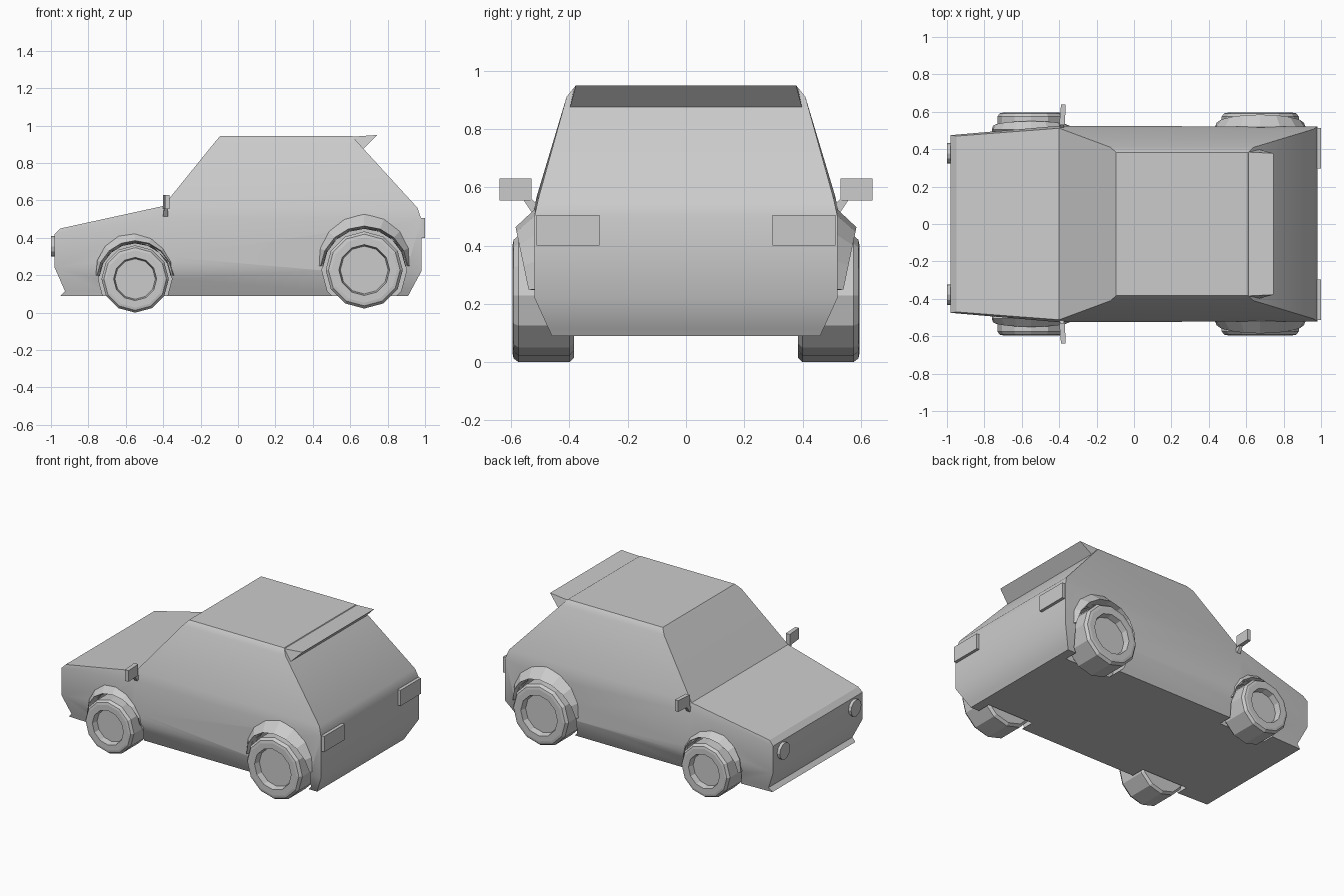
import bpy, bmesh
from math import sin, cos, pi, radians

if "Cube" in bpy.data.objects:
    bpy.data.objects.remove(bpy.data.objects["Cube"])


def make(name, verts, faces):
    me = bpy.data.meshes.new(name)
    bm = bmesh.new()
    vs = [bm.verts.new(v) for v in verts]
    for f in faces:
        bm.faces.new([vs[i] for i in f])
    bmesh.ops.recalc_face_normals(bm, faces=bm.faces)
    bm.to_mesh(me)
    bm.free()
    ob = bpy.data.objects.new(name, me)
    bpy.context.collection.objects.link(ob)
    return ob


def prism(name, ring_a, ring_b):
    n = len(ring_a)
    faces = [(i, (i + 1) % n, n + (i + 1) % n, n + i) for i in range(n)]
    return make(name, ring_a + ring_b, faces + [range(n), range(n, 2 * n)])


def box(name, lo, hi):
    ring = lambda z: [(lo[0], lo[1], z), (hi[0], lo[1], z), (hi[0], hi[1], z), (lo[0], hi[1], z)]
    return prism(name, ring(lo[2]), ring(hi[2]))


def mirror(ob):
    # mirrored copy across the car's centre plane, as part of the same object
    bm = bmesh.new()
    bm.from_mesh(ob.data)
    dup = bmesh.ops.duplicate(bm, geom=bm.verts[:] + bm.edges[:] + bm.faces[:])["geom"]
    bmesh.ops.scale(bm, vec=(1, -1, 1), verts=[g for g in dup if isinstance(g, bmesh.types.BMVert)])
    bmesh.ops.reverse_faces(bm, faces=[g for g in dup if isinstance(g, bmesh.types.BMFace)])
    bm.to_mesh(ob.data)
    bm.free()
    return ob


# Body: half outline (front, cowl and rear columns) bridged to its mirror image
P = {
    "F0": (-.95, .44, .09), "C0": (-.40, .46, .09), "B0": (.91, .46, .09),
    "F1": (-.925, .445, .115), "C1": (-.40, .472, .115), "B1": (.923, .472, .115),
    "F2": (-.98, .475, .24), "C2": (-.40, .525, .232), "B2": (.98, .52, .22),
    "F3": (-.98, .475, .42), "C3": (-.40, .525, .51), "B3": (.98, .52, .50),
    "F4": (-.95, .47, .45), "C4": (-.40, .512, .57), "B4": (.96, .507, .56),
    "C5": (-.125, .41, .91), "B5": (.64, .41, .91),
    "C6": (-.095, .382, .945), "B6": (.61, .382, .945),
}
keys = list(P)
n = len(keys)
idx = {k: i for i, k in enumerate(keys)}
loop = "F0 F1 F2 F3 F4 C4 C5 C6 B6 B5 B4 B3 B2 B1 B0 C0".split()
faces = []
for a, b in zip(loop, loop[1:] + loop[:1]):
    faces.append((idx[a], idx[b], idx[b] + n, idx[a] + n))
for u, v, rows in (("F", "C", 4), ("C", "B", 6)):
    for r in range(rows):
        q = [idx[u + str(r)], idx[v + str(r)], idx[v + str(r + 1)], idx[u + str(r + 1)]]
        faces += [q, [i + n for i in q]]
body = make("body", list(P.values()) + [(x, -y, z) for x, y, z in P.values()], faces)

# Wheels, wheel wells and flared arches: x, z, radius, lip radius, flare rise, body y, lip y
AXLES = (("front", -.55, .18, .18, .205, .040, .505, .55),
         ("rear", .675, .228, .206, .235, .060, .518, .585))
TYRE = [(0, .385), (.92, .385), (1, .40), (1, .575), (.93, .592), (.85, .595),
        (.64, .595), (.60, .555), (0, .555)]
SEG = 12
for label, cx, cz, rad, lip, rise, yb, yl in AXLES:
    if label == "rear":
        TYRE[6:8] = [(.66, .595), (.62, .555)]
    rows = TYRE[1:-1]
    ring = lambda r, y: [(cx + r * sin(2 * pi * i / SEG), y, cz - r * cos(2 * pi * i / SEG))
                         for i in range(SEG)]
    verts = [v for f, y in rows for v in ring(rad * f, y)]
    wf = [(j * SEG + i, j * SEG + (i + 1) % SEG, (j + 1) * SEG + (i + 1) % SEG, (j + 1) * SEG + i)
          for j in range(len(rows) - 1) for i in range(SEG)]
    wf += [range(SEG), range((len(rows) - 1) * SEG, len(rows) * SEG)]
    mirror(make(label + "_wheels", verts, wf))

    # arch flare, tapering toward both ends
    verts, steps = [], 8
    for i in range(steps + 1):
        a = radians(5 + 170 * i / steps)
        s = sin(a)
        section = ((lip + .003 + rise * s, yb), (lip, yb + .018 + (yl - yb - .018) * s),
                   (lip - .015, yb - .03), (lip, yb - .04))
        verts += [(cx + r * cos(a), y, cz + r * s) for r, y in section]
    ff = [(i * 4 + k, i * 4 + (k + 1) % 4, i * 4 + 4 + (k + 1) % 4, i * 4 + 4 + k)
          for i in range(steps) for k in range(4)]
    mirror(make(label + "_arch_flares", verts, ff + [range(4), range(steps * 4, steps * 4 + 4)]))

    # wheel well cutter
    cutter = mirror(prism(label + "_well_cutter", ring(lip - .008, .365), ring(lip - .008, .7)))
    cutter.hide_render = True
    mod = body.modifiers.new("wells", "BOOLEAN")
    mod.object = cutter
    mod.operation = "DIFFERENCE"
    mod.solver = "EXACT"
    bpy.context.view_layer.objects.active = body
    bpy.ops.object.modifier_apply(modifier=mod.name)
    bpy.data.objects.remove(cutter)

bpy.ops.object.select_all(action="DESELECT")
body.select_set(True)
bpy.context.view_layer.objects.active = body
bpy.ops.object.shade_smooth_by_angle(angle=radians(30))

# Roof spoiler wedge
side = [(.60, .385, .94), (.745, .378, .95), (.67, .398, .875)]
prism("spoiler", side, [(x, -y, z) for x, y, z in side])

# Headlights
disc = lambda x, r: [(x, .378 + r * cos(2 * pi * i / 12), .355 + r * sin(2 * pi * i / 12))
                     for i in range(12)]
mirror(prism("headlights", disc(-.96, .055), disc(-1.0, .055)))

# Tail lights
mirror(box("tail_lights", (.96, .297, .40), (1.0, .513, .505)))

# Door mirrors: slightly swept housing and stalk
mirror(prism("mirror_housings",
             [(-.40, .53, .555), (-.37, .53, .555), (-.37, .53, .63), (-.40, .53, .63)],
             [(-.39, .64, .555), (-.365, .64, .555), (-.365, .64, .63), (-.39, .64, .63)]))
mirror(prism("mirror_stalks",
             [(-.40, .505, .535), (-.375, .505, .535), (-.375, .53, .515), (-.40, .53, .515)],
             [(-.395, .53, .56), (-.375, .53, .56), (-.375, .56, .56), (-.395, .56, .56)]))
